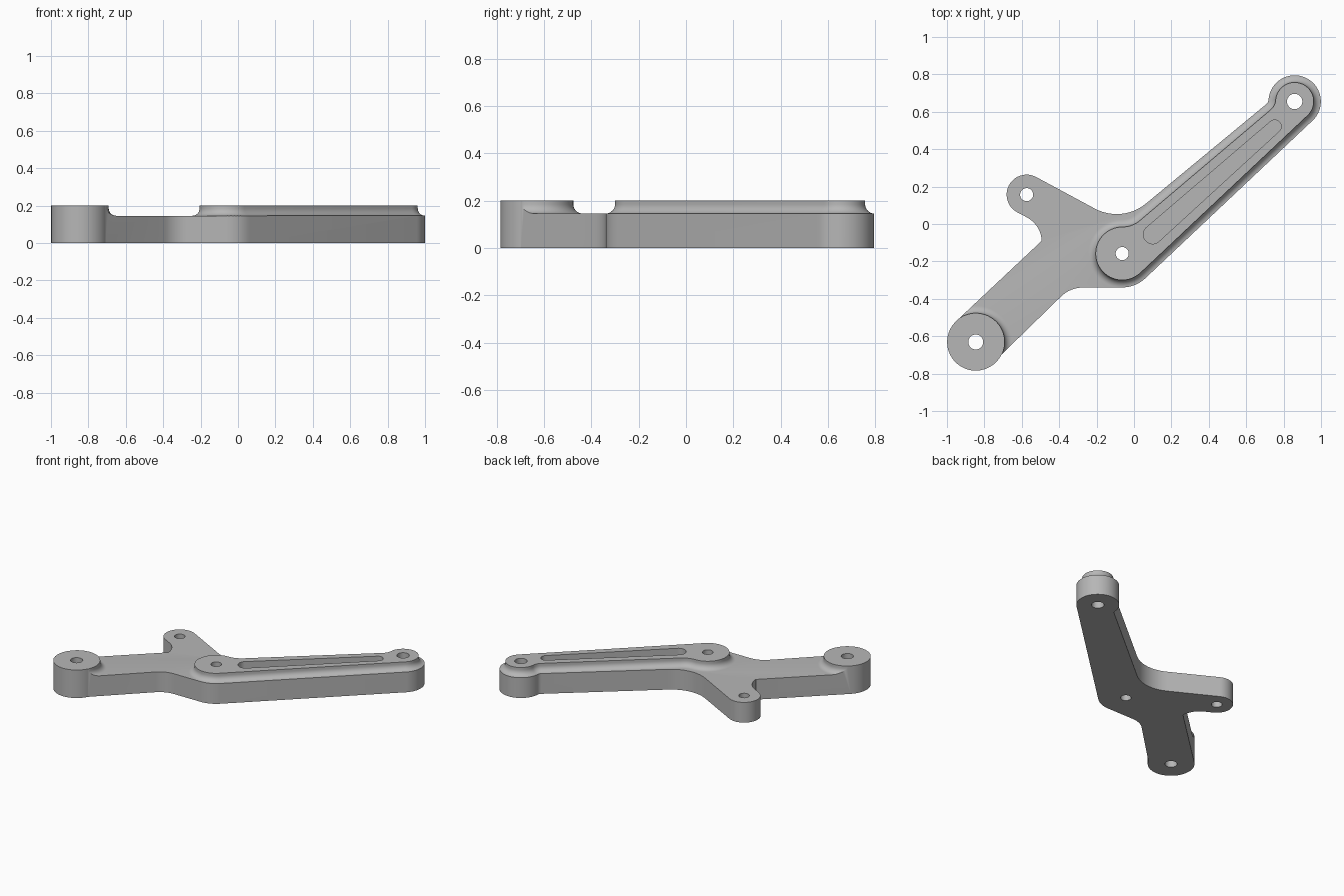
import bpy, bmesh, math
from mathutils import Vector

cube = bpy.data.objects.get("Cube")
if cube:
    bpy.data.objects.remove(cube, do_unlink=True)

TOP, DECK, FILLET = 0.202, 0.146, 0.04

# Pivot centres
END, MID = (0.859, 0.655), (-0.063, -0.158)
EAR, FOOT = (-0.574, 0.157), (-0.846, -0.631)


def belt(circles, grow=0.0):
    """Outline running round circles; a negative radius makes a hollow curve."""
    cs = [(Vector(c), r + grow) for c, r in circles]
    normals = []
    for i, (c, r) in enumerate(cs):
        c2, r2 = cs[(i + 1) % len(cs)]
        d = c2 - c
        k = max(-1.0, min(1.0, (r - r2) / d.length))
        d.normalize()
        n = d * k + Vector((d.y, -d.x)) * math.sqrt(1 - k * k)
        normals.append(math.atan2(n.y, n.x))
    points = []
    for i, (c, r) in enumerate(cs):
        a, b = normals[i - 1], normals[i]
        turn = 1 if r > 0 else -1
        sweep = ((b - a) * turn) % math.tau
        if sweep > math.tau - 0.2:
            sweep = 0.0
        steps = max(1, math.ceil(sweep / math.radians(6)))
        for s in range(steps + 1):
            t = a + turn * sweep * s / steps
            p = c + r * Vector((math.cos(t), math.sin(t)))
            if not points or (p - points[-1]).length > 1e-5:
                points.append(p)
    return points


def ring(centre, radius, count=64):
    return [Vector(centre) + radius * Vector((math.cos(i * math.tau / count),
                                              math.sin(i * math.tau / count)))
            for i in range(count)]


def loft(name, layers):
    """Closed solid through (outline, z) layers, listed from the bottom up."""
    bm = bmesh.new()
    loops = [[bm.verts.new((p.x, p.y, z)) for p in pts] for pts, z in layers]
    for low, high in zip(loops, loops[1:]):
        for i in range(len(low)):
            j = (i + 1) % len(low)
            bm.faces.new((low[i], low[j], high[j], high[i]))
    bm.faces.new(loops[0][::-1])
    bm.faces.new(loops[-1])
    mesh = bpy.data.meshes.new(name)
    bm.to_mesh(mesh)
    bm.free()
    obj = bpy.data.objects.new(name, mesh)
    bpy.context.collection.objects.link(obj)
    return obj


def filleted(name, outline):
    """Raised pad with a hollow fillet where it meets the deck."""
    layers = [(outline(FILLET), 0.1)]
    for i in range(9):
        a = math.radians(90 - i * 11.25)
        layers.append((outline(FILLET * (1 - math.cos(a))),
                       DECK + FILLET * (1 - math.sin(a))))
    layers.append((outline(0.0), TOP))
    return loft(name, layers)


def combine(target, tool, operation):
    mod = target.modifiers.new(operation.lower(), 'BOOLEAN')
    mod.operation, mod.object, mod.solver = operation, tool, 'EXACT'
    bpy.context.view_layer.objects.active = target
    bpy.ops.object.modifier_apply(modifier=mod.name)
    bpy.data.objects.remove(tool, do_unlink=True)


# Outlines of the plate and of the raised rib
plate = [(END, 0.14), ((0.680, 0.670), -0.04), ((-0.093, 0.30), -0.247),
         (EAR, 0.107), ((-0.643, -0.097), -0.15), ((-0.499, -0.091), -0.003),
         (FOOT, 0.153), ((-0.706, -0.70), -0.003), ((-0.274, -0.505), -0.165),
         (MID, 0.181)]
rib = [(END, 0.102), ((0.680, 0.670), -0.078), ((-0.063, 0.13), -0.146),
       (MID, 0.142)]
slot = [((0.752, 0.521), 0.035), ((0.10, -0.056), 0.05)]

# Height envelope: deck level plus the filleted rib and foot boss
envelope = loft("height_envelope", [(ring((0, 0), 3, 4), -0.1), (ring((0, 0), 3, 4), DECK)])
combine(envelope, filleted("rib", lambda g: belt(rib, g)), 'UNION')
combine(envelope, filleted("foot_boss", lambda g: ring(FOOT, 0.1545 + g, 72)), 'UNION')

# Bracket body trimmed to the envelope
bracket = loft("bracket_arm", [(belt(plate), 0.0), (belt(plate), 0.3)])
combine(bracket, envelope, 'INTERSECT')

# Rib slot and pivot holes
combine(bracket, loft("slot_cutter", [(belt(slot), DECK), (belt(slot), 0.3)]), 'DIFFERENCE')
for centre, radius in ((END, 0.041), (MID, 0.035), (EAR, 0.035), (FOOT, 0.04)):
    hole = ring(centre, radius, 40)
    combine(bracket, loft("hole_cutter", [(hole, -0.2), (hole, 0.4)]), 'DIFFERENCE')

# Grey metal
metal = bpy.data.materials.new("grey_metal")
metal.use_nodes = True
colour = (0.47, 0.47, 0.47, 1.0)
metal.diffuse_color = colour
metal.node_tree.nodes["Principled BSDF"].inputs["Base Color"].default_value = colour
bracket.data.materials.clear()
bracket.data.materials.append(metal)
for face in bracket.data.polygons:
    face.material_index = 0

bpy.ops.object.select_all(action='DESELECT')
bracket.select_set(True)
bpy.context.view_layer.objects.active = bracket
bpy.ops.object.shade_smooth_by_angle(angle=math.radians(30))
